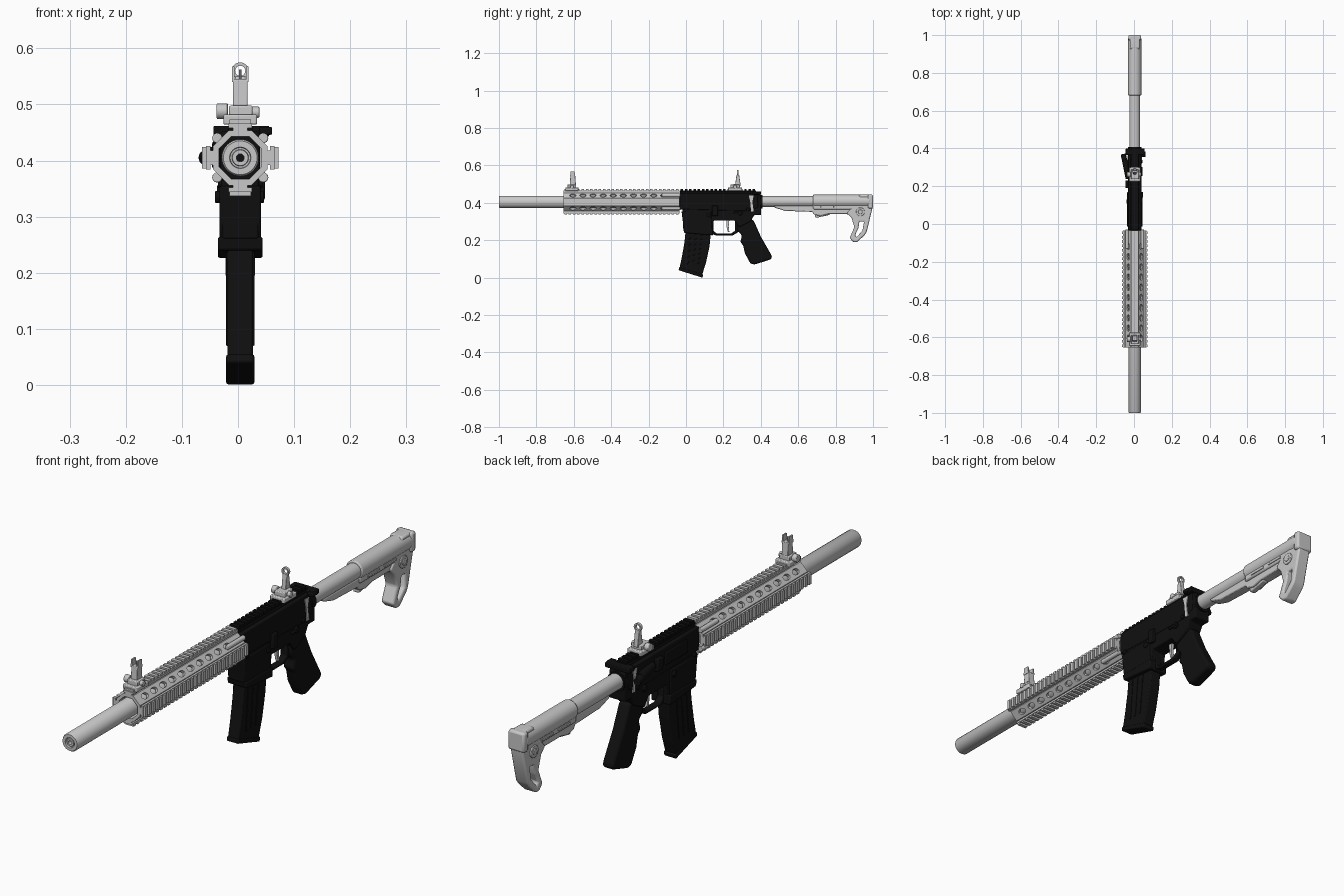
import bpy, bmesh, math
from mathutils import Matrix, Vector

if "Cube" in bpy.data.objects:
    bpy.data.objects.remove(bpy.data.objects["Cube"])

CX, AZ = 0.004, 0.405          # bore axis
made = []


def material(name, rgb):
    m = bpy.data.materials.new(name)
    m.use_nodes = True
    col = (*rgb, 1)
    m.diffuse_color = col
    m.node_tree.nodes["Principled BSDF"].inputs["Base Color"].default_value = col
    return m


GREY = material("light grey", (0.58, 0.58, 0.58))
BLACK = material("black", (0.005, 0.005, 0.005))


def finish(name, bm, mat, bevel=0.0):
    bmesh.ops.recalc_face_normals(bm, faces=bm.faces)
    bmesh.ops.translate(bm, verts=bm.verts, vec=(CX, 0, 0))
    me = bpy.data.meshes.new(name)
    bm.to_mesh(me)
    bm.free()
    ob = bpy.data.objects.new(name, me)
    bpy.context.collection.objects.link(ob)
    me.materials.append(mat)
    if bevel:
        mod = ob.modifiers.new("edges", "BEVEL")
        mod.width, mod.segments, mod.limit_method = bevel, 2, "ANGLE"
    made.append(ob)
    return ob


def add_box(bm, x, y, z, turn=Matrix()):
    size = Matrix.Diagonal((x[1] - x[0], y[1] - y[0], z[1] - z[0], 1))
    mid = Matrix.Translation((sum(x) / 2, sum(y) / 2, sum(z) / 2))
    bmesh.ops.create_cube(bm, size=1, matrix=turn @ mid @ size)


def box(name, x, y, z, mat, bevel=0.003):
    bm = bmesh.new()
    add_box(bm, x, y, z)
    return finish(name, bm, mat, bevel)


def rod(name, a, b, r, mat, r2=None, sides=24, bevel=0.002):
    a, b = Vector(a), Vector(b)
    bm = bmesh.new()
    spin = (b - a).to_track_quat("Z", "Y").to_matrix().to_4x4()
    bmesh.ops.create_cone(bm, cap_ends=True, segments=sides, radius1=r,
                          radius2=r if r2 is None else r2, depth=(b - a).length,
                          matrix=Matrix.Translation((a + b) / 2) @ spin)
    return finish(name, bm, mat, bevel)


def slab(name, pts, half, mat, bevel=0.004):
    """Side outline in (y, z), extruded across x."""
    bm = bmesh.new()
    face = bm.faces.new([bm.verts.new((-half, y, z)) for y, z in pts])
    new = bmesh.ops.extrude_face_region(bm, geom=[face])["geom"]
    bmesh.ops.translate(bm, vec=(2 * half, 0, 0),
                        verts=[v for v in new if isinstance(v, bmesh.types.BMVert)])
    return finish(name, bm, mat, bevel)


def lathe(name, pts, mat, sides=40, phase=0.0):
    """Closed (radius, y) section spun about the bore axis."""
    bm = bmesh.new()
    rings = []
    for r, y in pts:
        ring = []
        for i in range(sides):
            t = 2 * math.pi * i / sides + phase
            ring.append(bm.verts.new((r * math.cos(t), y, AZ + r * math.sin(t))))
        rings.append(ring)
    for p, q in zip(rings, rings[1:] + rings[:1]):
        for i in range(sides):
            j = (i + 1) % sides
            bm.faces.new((p[i], p[j], q[j], q[i]))
    return finish(name, bm, mat)


def cut(target, cutter):
    mod = target.modifiers.new("cut", "BOOLEAN")
    mod.operation, mod.object, mod.solver = "DIFFERENCE", cutter, "EXACT"
    bpy.context.view_layer.objects.active = target
    bpy.ops.object.modifier_move_to_index(modifier="cut", index=0)
    bpy.ops.object.modifier_apply(modifier="cut")
    made.remove(cutter)
    bpy.data.objects.remove(cutter)


def around(angle):
    return Matrix.Translation((0, 0, AZ)) @ Matrix.Rotation(math.radians(angle), 4, "Y")


def rail(name, y0, y1, teeth, angle, mat):
    """Toothed accessory rail, radially outward from the bore."""
    bm, t = bmesh.new(), around(angle)
    add_box(bm, (-.013, .013), (y0, y1), (.04, .054), t)
    add_box(bm, (-.021, .021), (y0, y1), (.053, .061), t)
    step = (y1 - y0) / teeth
    for i in range(teeth):
        y = y0 + (i + .2) * step
        add_box(bm, (-.019, .019), (y, y + .58 * step), (.06, .068), t)
    return finish(name, bm, mat)


# Barrel with muzzle bore
lathe("barrel_sleeve", [(.007, -.96), (.007, -.998), (.014, -.998), (.015, -.992), (.018, -.992),
                        (.019, -1), (.03, -1), (.033, -.995), (.033, -.04), (.007, -.04)], GREY)

# Octagonal handguard with oval vents on its diagonal faces
guard = lathe("handguard", [(.041, -.655), (.053, -.655), (.053, -.035), (.041, -.035)],
              GREY, 8, math.pi / 8)
bm = bmesh.new()
for angle in (45, 135, 225, 315):
    for i in range(10):
        place = Matrix.Translation((0, -.605 + i * .054, .05))
        bmesh.ops.create_cone(bm, cap_ends=True, segments=16, radius1=.011, radius2=.011,
                              depth=.04, matrix=around(angle) @ place
                              @ Matrix.Diagonal((1, 1.6, 1, 1)))
cut(guard, finish("vent_cutter", bm, GREY))
for side, angle in (("top", 0), ("left", 90), ("bottom", 180), ("right", 270)):
    rail(side + "_handguard_rail", -.655, -.035, 27, angle, GREY)
for s, side in ((1, "left"), (-1, "right")):
    for z in (.37, .44):
        rod(side + "_clamp_bolt", (s * .041, -.13, z), (s * .041, -.03, z), .009, GREY)

# Upper receiver
slab("upper_receiver", [(-.035, .452), (-.035, .365), (.33, .355), (.385, .375), (.385, .452)],
     .035, BLACK)
rail("receiver_rail", -.033, .375, 18, 0, BLACK)
box("receiver_neck", (-.022, .022), (-.033, .37), (.45, .463), BLACK)
box("port_cover", (-.04, -.034), (.04, .17), (.385, .435), BLACK)
slab("deflector", [(.19, .43), (.23, .435), (.23, .385), (.2, .385)], .01, BLACK).location.x = -.04
rod("forward_assist_housing", (-.032, .24, .41), (-.052, .34, .408), .016, BLACK)
rod("forward_assist_button", (-.05, .32, .408), (-.061, .37, .405), .014, BLACK)
box("charging_handle", (-.048, .052), (.365, .4), (.443, .462), BLACK)
box("charging_latch", (.034, .057), (.355, .385), (.446, .46), BLACK)

# Lower receiver, magazine and trigger group
slab("lower_receiver", [(-.02, .375), (-.015, .26), (.142, .25), (.148, .305), (.26, .305),
                        (.285, .27), (.345, .3), (.365, .335), (.402, .335), (.402, .44),
                        (.385, .45), (.37, .38)], .033, BLACK)
slab("magazine_well", [(-.024, .355), (-.012, .26), (.14, .26), (.135, .355)], .037, BLACK)
slab("magazine_well_lip", [(-.015, .264), (-.01, .24), (.145, .226), (.145, .264)], .04, BLACK)
slab("magazine", [(0, .27), (-.008, .19), (-.022, .11), (-.035, .05), (.085, .012),
                  (.107, .08), (.126, .17), (.136, .27)], .023, BLACK)
slab("magazine_floor", [(-.036, .056), (-.04, .04), (.088, 0), (.093, .017)], .025, BLACK)
for i in range(3):
    slab("magazine_rib", [(.02 + i * .03, .24), (.028 + i * .03, .24),
                          (.014 + i * .028, .07), (.006 + i * .028, .07)], .025, BLACK, .001)
guard_loop = slab("trigger_guard", [(.135, .31), (.135, .235), (.16, .226), (.25, .226),
                                    (.29, .25), (.29, .31)], .013, BLACK)
cut(guard_loop, slab("guard_cutter", [(.146, .32), (.146, .25), (.165, .236), (.24, .236),
                                      (.262, .25), (.262, .32)], .05, BLACK, 0))
slab("trigger", [(.215, .31), (.232, .31), (.228, .275), (.232, .245), (.224, .243),
                 (.217, .272)], .006, GREY, .001)
slab("grip", [(.27, .315), (.275, .25), (.3, .225), (.29, .19), (.305, .175), (.315, .13),
              (.345, .075), (.365, .07), (.455, .098), (.46, .115), (.4, .22), (.36, .31)],
     .023, BLACK, .009)
box("bolt_catch", (.03, .044), (.14, .17), (.33, .385), BLACK)
rod("magazine_release", (-.045, .12, .335), (.042, .12, .335), .011, BLACK)
rod("selector_pin", (-.041, .29, .345), (.041, .29, .345), .012, BLACK)
box("selector_lever", (.034, .042), (.255, .295), (.34, .35), BLACK)
for y, z in ((-.005, .36), (.33, .365)):
    rod("takedown_pin", (-.04, y, z), (.04, y, z), .009, BLACK)
for s, side in ((1, "left"), (-1, "right")):
    slab(side + "_latch_plate", [(.335, .44), (.362, .44), (.355, .405), (.362, .355),
                                 (.348, .355), (.343, .41)], .002, GREY, 0).location.x = s * .036

# Buffer tube and sliding stock
lathe("castle_nut", [(.02, .385), (.036, .385), (.036, .408), (.02, .408)], BLACK)
rod("buffer_tube", (0, .38, .407), (0, .72, .407), .029, GREY, sides=40)
rod("stock_tube", (0, .68, .409), (0, .985, .409), .035, GREY, sides=40, bevel=.004)
body = slab("stock_body", [(.47, .385), (.475, .374), (.53, .357), (.675, .352), (.685, .337),
                           (.72, .33), (.76, .34), (.86, .34), (.95, .3), (.97, .41),
                           (.68, .41), (.68, .385)], .02, GREY)
box("stock_shelf", (-.027, .027), (.68, .95), (.365, .405), GREY, .006)
butt = slab("butt", [(.93, .444), (.985, .444), (.998, .435), (1, .385), (.966, .245), (.955, .228),
                     (.915, .19), (.895, .19), (.875, .212), (.9, .27), (.885, .32), (.86, .345),
                     (.89, .38)], .026, GREY, .006)
cut(butt, slab("butt_cutter", [(.927, .3), (.952, .3), (.943, .25), (.91, .215), (.903, .225),
                               (.922, .265)], .06, GREY, 0))
box("butt_pad", (-.034, .034), (.972, 1), (.37, .444), GREY, .008)
for s, side in ((1, "left"), (-1, "right")):
    rod(side + "_sling_socket", (s * .015, .932, .352), (s * .031, .932, .352), .023, GREY)
    rod(side + "_sling_button", (s * .02, .932, .352), (s * .034, .932, .352), .012, GREY)
    for y in (.72, .82):
        box(side + "_stock_strip", (s * .024, s * .03), (y, y + .07), (.374, .383), GREY, .001)
slab("stock_release", [(.69, .345), (.69, .322), (.705, .322), (.77, .336), (.77, .345)], .012, GREY)


# Folding sights
def sight_base(name, y0, y1):
    box(name + "_base", (-.03, .03), (y0, y1), (.464, .482), GREY)
    box(name + "_block", (-.02, .022), (y0 + .012, y1 - .012), (.478, .498), GREY)
    mid = (y0 + y1) / 2
    rod(name + "_knob", (-.042, mid, .488), (-.022, mid, .488), .014, GREY)
    rod(name + "_nut", (.02, mid, .486), (.034, mid, .486), .01, GREY)


sight_base("front_sight", -.645, -.575)
slab("front_sight_post", [(-.622, .49), (-.618, .545), (-.592, .545), (-.588, .49)], .013, GREY, .002)
for s, side in ((1, "left"), (-1, "right")):
    slab(side + "_sight_ear", [(-.62, .54), (-.616, .568), (-.596, .568), (-.592, .54)],
         .0025, GREY, 0).location.x = s * .0125
rod("front_sight_pin", (0, -.605, .54), (0, -.605, .562), .002, GREY, sides=8, bevel=0)

sight_base("rear_sight", .225, .3)
slab("rear_sight_stem", [(.262, .49), (.27, .55), (.284, .55), (.293, .49)], .009, GREY, .002)
ring = lathe("rear_sight_ring", [(.009, .272), (.015, .272), (.015, .282), (.009, .282)], GREY, 24)
ring.location.z = .56 - AZ

# Smooth rounded surfaces, keep hard edges
bpy.ops.object.select_all(action="DESELECT")
for ob in made:
    ob.select_set(True)
bpy.context.view_layer.objects.active = made[0]
bpy.ops.object.shade_smooth_by_angle(angle=math.radians(35))
